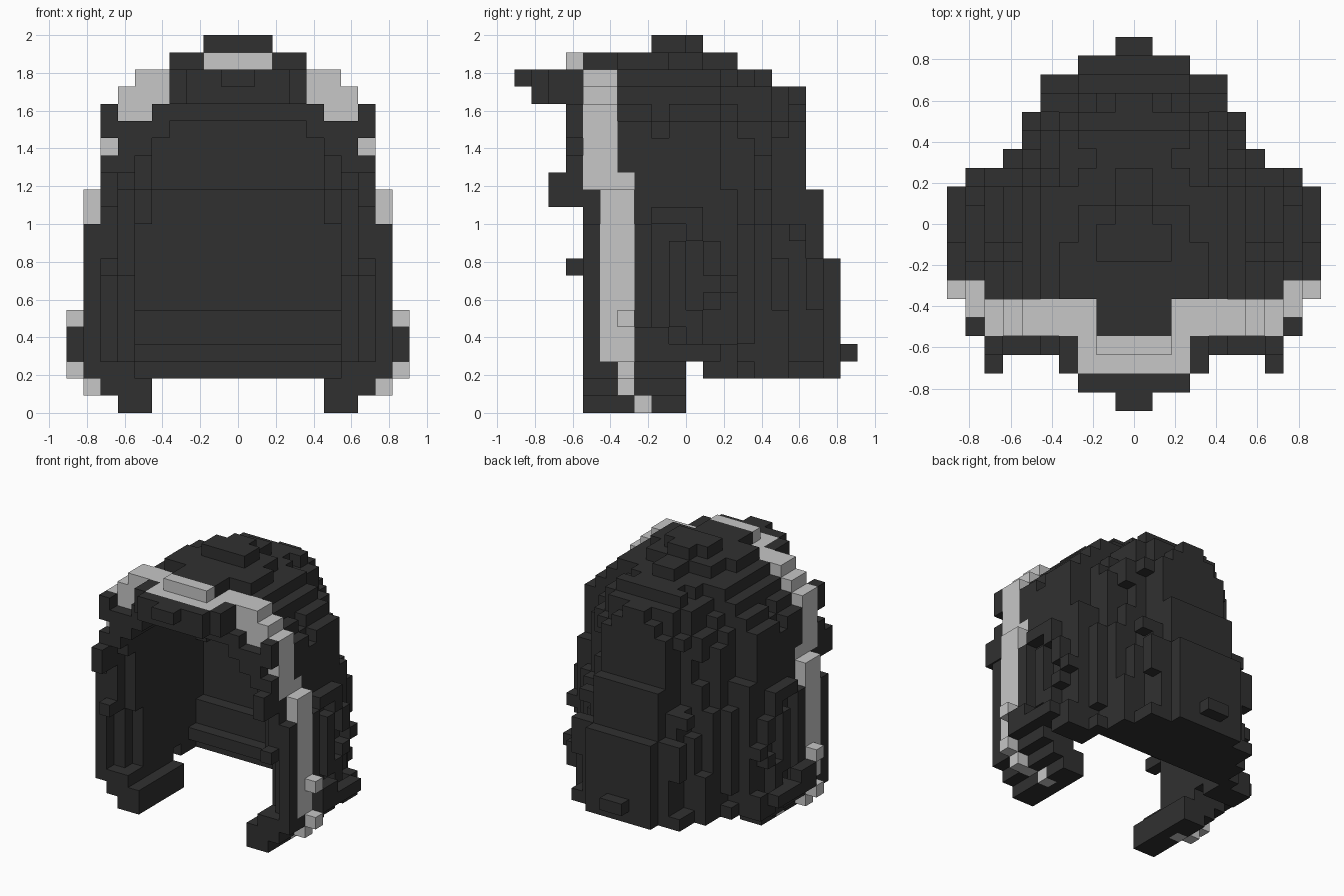
import bpy, bmesh, random

if "Cube" in bpy.data.objects:
    bpy.data.objects.remove(bpy.data.objects["Cube"])

V = 1 / 11                      # edge of one cube: the model is 22 cubes tall
random.seed(4)

# Per-layer half width, back extent, inner half width and inner back extent (cubes)
WIDTH = {**{k: 9 for k in range(2, 11)}, **{k: 8 for k in range(11, 18)}, 18: 7, 19: 6}
BACK = {**{k: 9 for k in range(2, 9)}, **{k: 8 for k in range(9, 13)},
        **{k: 7 for k in range(13, 19)}, 19: 5}
INNER = {**{k: 6 for k in range(2, 15)}, 15: 5, 16: 4, 17: 3}
INNER_BACK = {2: 3, 3: 2, 4: 3, 5: 3, **{k: 4 for k in range(6, 13)},
              **{k: 3 for k in range(13, 17)}, 17: 2}
PLAN = [9, 9, 9, 7, 6.5, 6, 5, 5, 3]      # half width of the back, row by row

dark, light = set(), set()


def box(group, i0, i1, j0, j1, k0, k1):
    """Fill mirrored cubes; i counts outward from the centre plane."""
    for i in range(i0, i1):
        for j in range(j0, j1):
            for k in range(k0, k1):
                for c in ((i, j, k), (-1 - i, j, k)):
                    (light if group is dark else dark).discard(c)
                    group.add(c)


def half_width(j, k):
    w, b = WIDTH[k], BACK[k]
    if j >= b:
        return 0
    if j >= 0:
        w = round(PLAN[min(8, int((j + 0.5) * 9 / b))] * w / 9)
    return w - 1 if k >= 17 and j > -5 else w     # crown is narrower behind the streak


def in_streak(j, k):
    if k >= 13:
        return j in (-6, -5) or (k == 13 and j == -4)
    return j in (-5, -4) if k >= 3 else j == -4


# Main hollow shell, layer by layer
for k in range(2, 20):
    for j in range(-6, BACK[k]):
        if k == 2 and j == 0:
            continue
        outer = half_width(j, k)
        inner = INNER.get(k, 0) if j < INNER_BACK.get(k, -9) else 0
        if inner and 3 <= k <= 7:
            inner += max(0, -4 - j)       # opening flares toward the face
        elif inner and 8 <= k <= 12:
            inner += j < -5
        inner = min(inner, outer - 1)     # never break through the wall
        if j >= 0:
            inner = min(inner, half_width(j + 1, k))
        box(dark, inner, outer, j, j + 1, k, k + 1)
        if in_streak(j, k):               # streak lies on the outside only
            start = max(inner, outer - 1 if k < 17 else 0)
            box(light, start, outer, j, j + 1, k, k + 1)

# Strand relief: notch short vertical runs out of the sides and back
for n in range(90):
    j, k0 = random.randrange(-2, 8), random.randrange(3, 17)
    for k in range(k0, min(18, k0 + random.randrange(1, 5))):
        i = half_width(j, k) - 1
        if i > 2 and all(c in dark for c in ((i - 1, j, k), (i - 2, j, k), (i, j - 1, k),
                                             (i - 1, j - 1, k))):
            dark.discard((i, j, k))
            dark.discard((-1 - i, j, k))

# Crown
box(dark, 0, 4, -4, -1, 20, 21)
box(dark, 0, 3, -1, 1, 20, 21)
box(dark, 0, 1, 1, 3, 20, 21)
box(dark, 0, 2, -6, -4, 20, 21)
box(dark, 0, 2, -2, 0, 21, 22)
box(dark, 0, 1, 0, 1, 21, 22)
box(dark, 0, 3, 4, 5, 19, 20)

# Fringe
box(dark, 0, 4, -7, -6, 18, 20)
box(dark, 0, 3, -9, -6, 18, 19)
box(dark, 3, 4, -8, -6, 18, 20)
box(dark, 0, 3, -9, -8, 19, 20)
box(dark, 0, 1, -10, -9, 19, 20)
box(light, 0, 3, -8, -4, 19, 20)
box(light, 0, 2, -7, -6, 20, 21)

# Strands framing the face
box(dark, 0, 5, -7, -6, 17, 18)
box(dark, 7, 8, -7, -6, 14, 15)
box(dark, 7, 8, -7, -6, 16, 18)
box(dark, 4, 7, -7, -6, 16, 17)
box(dark, 5, 7, -7, -6, 15, 16)
box(dark, 6, 7, -7, -6, 14, 15)
box(dark, 7, 8, -8, -6, 12, 14)
box(dark, 8, 9, -6, -5, 8, 9)
box(dark, 7, 8, -7, -6, 8, 9)

# Hanging side locks
box(dark, 5, 7, -6, 0, 0, 1)
box(dark, 5, 8, -6, 0, 1, 2)
box(light, 6, 7, -3, -2, 0, 1)
box(light, 7, 9, -4, -3, 1, 2)

# Protruding tufts
box(light, 8, 9, -5, -3, 11, 13)
box(light, 9, 10, -4, -3, 2, 3)
box(light, 9, 10, -4, -3, 5, 6)
box(dark, 9, 10, -3, -1, 3, 5)
box(dark, 9, 10, -1, 2, 3, 4)
box(dark, 8, 9, -2, 1, 11, 12)
box(dark, 0, 1, 9, 10, 3, 4)

# Cube faces exposed to air, each with its corner offsets
SIDES = {
    (1, 0, 0): ((1, 0, 0), (1, 1, 0), (1, 1, 1), (1, 0, 1)),
    (-1, 0, 0): ((0, 0, 0), (0, 0, 1), (0, 1, 1), (0, 1, 0)),
    (0, 1, 0): ((0, 1, 0), (0, 1, 1), (1, 1, 1), (1, 1, 0)),
    (0, -1, 0): ((0, 0, 0), (1, 0, 0), (1, 0, 1), (0, 0, 1)),
    (0, 0, 1): ((0, 0, 1), (1, 0, 1), (1, 1, 1), (0, 1, 1)),
    (0, 0, -1): ((0, 0, 0), (0, 1, 0), (1, 1, 0), (1, 0, 0)),
}


def build(name, cells, solid, colour_name, grey):
    bm, verts = bmesh.new(), {}
    for c in sorted(cells):
        for d, corners in SIDES.items():
            if tuple(a + b for a, b in zip(c, d)) in solid:
                continue
            face = []
            for o in corners:
                p = tuple(a + b for a, b in zip(c, o))
                if p not in verts:
                    verts[p] = bm.verts.new([q * V for q in p])
                face.append(verts[p])
            bm.faces.new(face)
    mesh = bpy.data.meshes.new(name)
    bm.to_mesh(mesh)
    bm.free()
    mat = bpy.data.materials.new(colour_name)
    mat.diffuse_color = (grey, grey, grey, 1)
    mat.use_nodes = True
    mat.node_tree.nodes["Principled BSDF"].inputs["Base Color"].default_value = mat.diffuse_color
    mesh.materials.append(mat)
    bpy.context.collection.objects.link(bpy.data.objects.new(name, mesh))


build("dark_hair", dark, dark | light, "charcoal", 0.03)
build("light_streak", light, dark | light, "light grey", 0.57)
